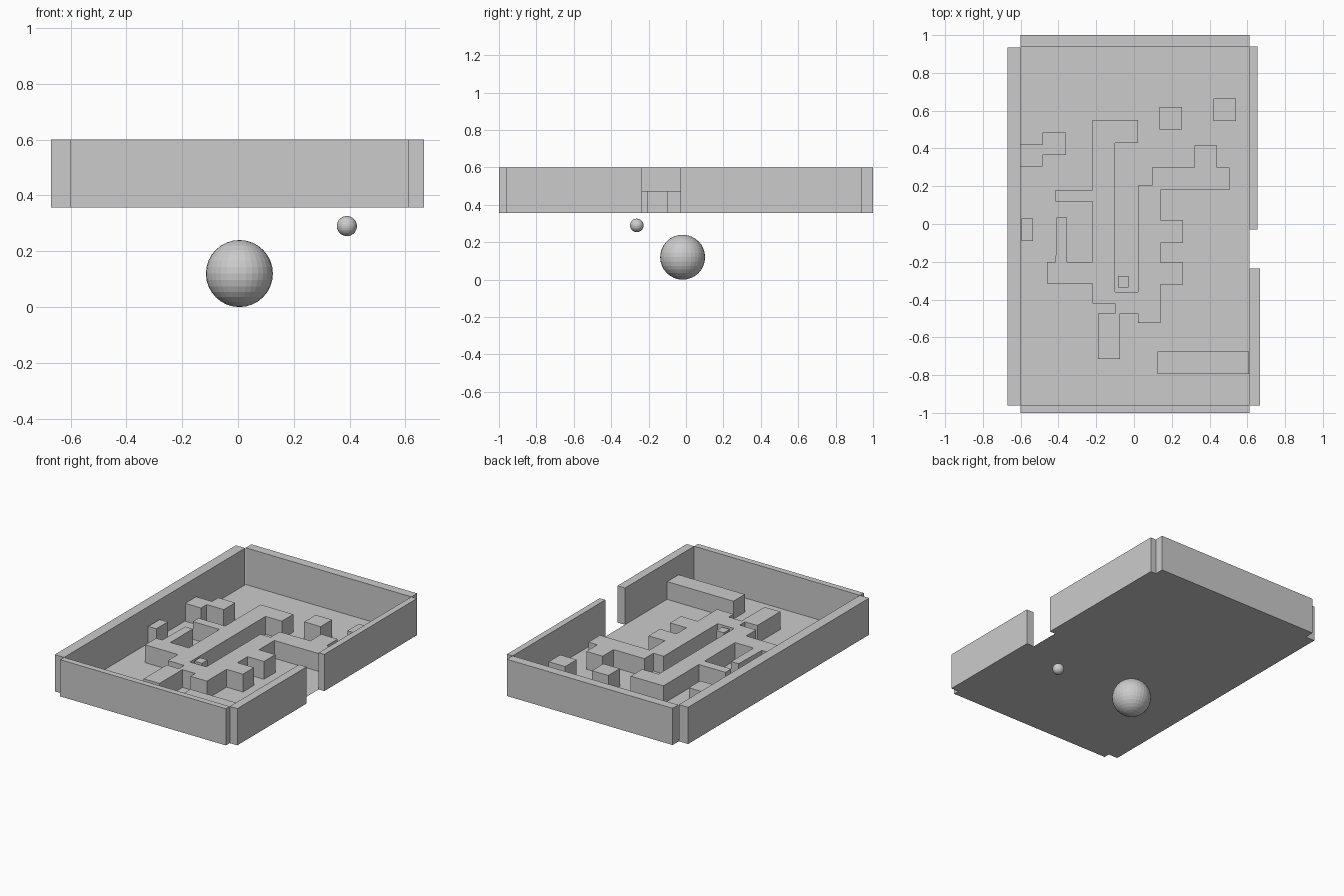
import bpy
import bmesh

if "Cube" in bpy.data.objects:
    bpy.data.objects.remove(bpy.data.objects["Cube"])

FLOOR, MAZE_TOP, RIM_TOP = 0.357, 0.475, 0.60

grey = bpy.data.materials.new("plain grey")
grey.diffuse_color = (0.6, 0.6, 0.6, 1)
grey.use_nodes = True
grey.node_tree.nodes["Principled BSDF"].inputs["Base Color"].default_value = grey.diffuse_color


def finish(name, bm):
    bmesh.ops.recalc_face_normals(bm, faces=bm.faces)
    mesh = bpy.data.meshes.new(name)
    bm.to_mesh(mesh)
    bm.free()
    mesh.materials.append(grey)
    obj = bpy.data.objects.new(name, mesh)
    bpy.context.collection.objects.link(obj)
    return obj


def prism(name, outline, top, base=True):
    """Extrude a plan outline from the floor level up to top."""
    bm = bmesh.new()
    face = bm.faces.new([bm.verts.new((x, y, FLOOR)) for x, y in outline])
    extruded = bmesh.ops.extrude_face_region(bm, geom=[face], use_keep_orig=base)
    verts = [g for g in extruded["geom"] if isinstance(g, bmesh.types.BMVert)]
    bmesh.ops.translate(bm, verts=verts, vec=(0, 0, top - FLOOR))
    return finish(name, bm)


def rect(x0, x1, y0, y1):
    return [(x0, y0), (x1, y0), (x1, y1), (x0, y1)]


def ball(name, radius, location):
    bm = bmesh.new()
    bmesh.ops.create_uvsphere(bm, u_segments=32, v_segments=16, radius=radius)
    finish(name, bm).location = location


# Thin floor sheet
bm = bmesh.new()
bm.faces.new([bm.verts.new((x, y, FLOOR)) for x, y in rect(-0.602, 0.612, -0.96, 0.94)])
bm.faces.ensure_lookup_table()
finish("floor", bm)

# Outer walls, with a doorway on the right
for name, box in {
    "back_wall": (-0.602, 0.612, 0.94, 1.0),
    "front_wall": (-0.602, 0.612, -1.0, -0.96),
    "left_wall": (-0.67, -0.602, -0.96, 0.935),
    "right_wall_back": (0.612, 0.653, -0.03, 0.94),
    "right_wall_front": (0.612, 0.667, -0.96, -0.235),
}.items():
    prism(name, rect(*box), RIM_TOP)

# Connected inner walls, left and right of the central corridor
prism("left_maze_wall", [
    (-0.22, 0.55), (0.02, 0.55), (0.02, 0.43), (-0.10, 0.43), (-0.10, -0.36),
    (0.02, -0.36), (0.02, -0.475), (-0.075, -0.475), (-0.075, -0.715),
    (-0.19, -0.715), (-0.19, -0.475), (-0.10, -0.475), (-0.10, -0.42),
    (-0.22, -0.42), (-0.22, -0.315), (-0.46, -0.315), (-0.46, -0.20),
    (-0.415, -0.20), (-0.41, 0.035), (-0.355, 0.035), (-0.355, -0.20),
    (-0.22, -0.20), (-0.22, 0.12), (-0.415, 0.12), (-0.415, 0.18), (-0.22, 0.18),
], MAZE_TOP, False)
prism("right_maze_wall", [
    (0.02, 0.205), (0.095, 0.205), (0.095, 0.30), (0.32, 0.30), (0.32, 0.415),
    (0.44, 0.415), (0.44, 0.30), (0.505, 0.30), (0.505, 0.18), (0.14, 0.18),
    (0.14, 0.02), (0.26, 0.02), (0.26, -0.10), (0.14, -0.10), (0.14, -0.205),
    (0.26, -0.205), (0.26, -0.32), (0.14, -0.32), (0.14, -0.525), (0.02, -0.525),
], MAZE_TOP, False)
prism("left_side_ledge", [
    (-0.60, 0.42), (-0.485, 0.42), (-0.485, 0.485), (-0.36, 0.485),
    (-0.36, 0.365), (-0.485, 0.365), (-0.485, 0.305), (-0.60, 0.305),
], MAZE_TOP, False)

# Loose blocks
for name, box in {
    "left_block": (-0.595, -0.535, -0.09, 0.03),
    "back_block": (0.135, 0.255, 0.50, 0.62),
    "corner_block": (0.42, 0.54, 0.545, 0.665),
    "corridor_block": (-0.085, -0.03, -0.335, -0.275),
    "front_ledge": (0.125, 0.61, -0.795, -0.675),
}.items():
    prism(name, rect(*box), MAZE_TOP, False)

# Balls below the tray
ball("large_ball", 0.12, (0.005, -0.018, 0.12))
ball("small_ball", 0.036, (0.39, -0.263, 0.29))
